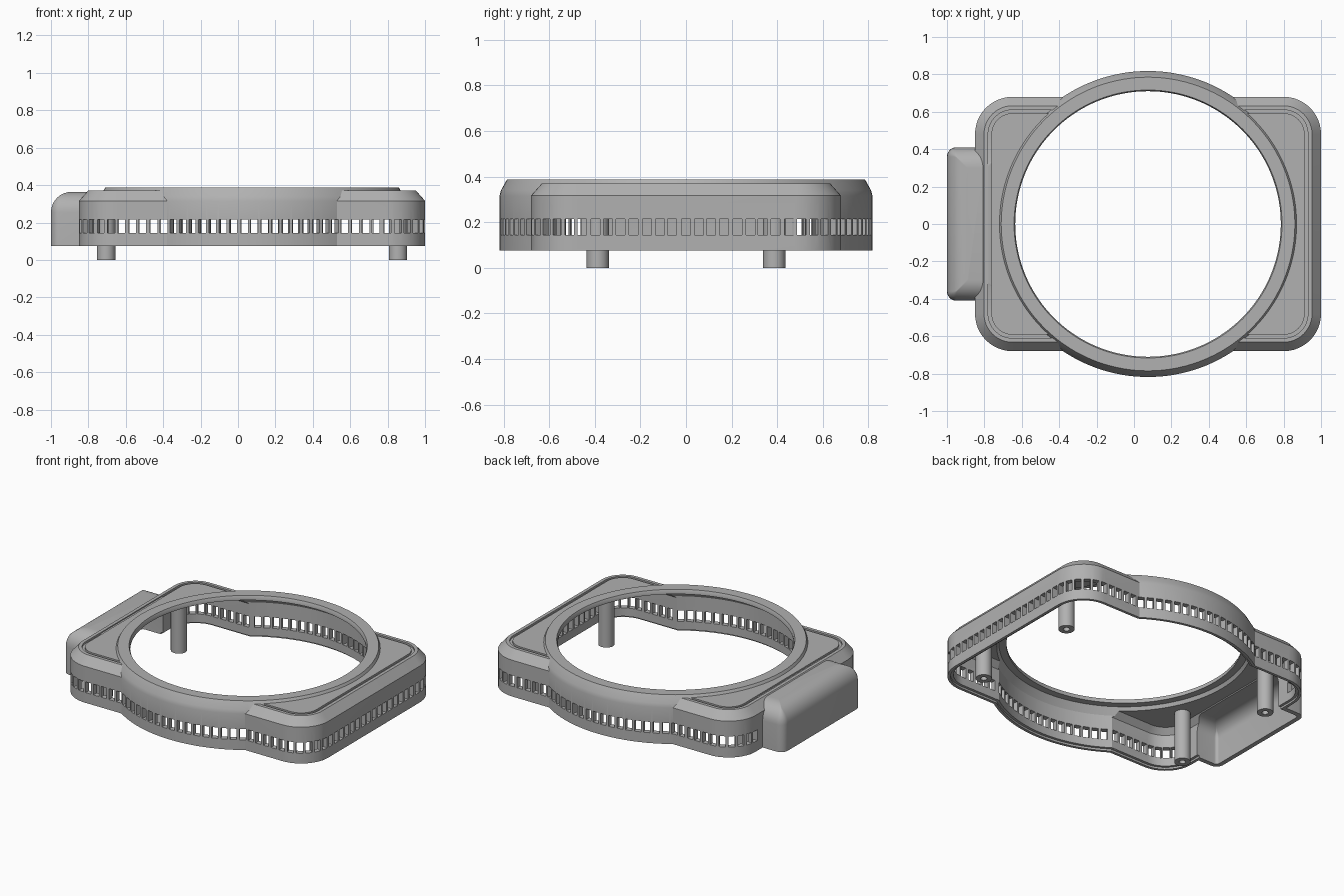
import bpy, bmesh, math
from mathutils import Vector, Matrix

cube = bpy.data.objects.get("Cube")
if cube:
    bpy.data.objects.remove(cube, do_unlink=True)

grey = bpy.data.materials.new("mid_grey")
grey.use_nodes = True
grey.diffuse_color = (0.44, 0.44, 0.44, 1)
grey.node_tree.nodes["Principled BSDF"].inputs["Base Color"].default_value = (0.44, 0.44, 0.44, 1)

CX = 0.075                      # centre of the housing
HX, HY, RC = 0.925, 0.68, 0.2   # half sizes and corner radius of the rounded plate
RR = 0.818                      # radius of the round drum
BASE, TOP = 0.075, 0.37
WALL = 0.035


def add_object(name, bm):
    bmesh.ops.recalc_face_normals(bm, faces=bm.faces)
    mesh = bpy.data.meshes.new(name)
    bm.to_mesh(mesh)
    bm.free()
    mesh.materials.append(grey)
    obj = bpy.data.objects.new(name, mesh)
    bpy.context.collection.objects.link(obj)
    return obj


def rounded(cx, hx, hy, r, inset, z, n=12):
    """Ring of a rounded rectangle, offset inwards."""
    hx, hy, r = hx - inset, hy - inset, max(r - inset, 0.004)
    ring = []
    for q, (sx, sy) in enumerate([(1, 1), (-1, 1), (-1, -1), (1, -1)]):
        for i in range(n + 1):
            a = (q + i / n) * math.pi / 2
            ring.append((cx + sx * (hx - r) + r * math.cos(a),
                         sy * (hy - r) + r * math.sin(a), z))
    return ring


def circle(cx, cy, r, z, n=144):
    return [(cx + r * math.cos(2 * math.pi * i / n),
             cy + r * math.sin(2 * math.pi * i / n), z) for i in range(n)]


def loft(name, rings, closed=False):
    """Skin a stack of rings; cap the ends or close the stack on itself."""
    bm = bmesh.new()
    rows = [[bm.verts.new(p) for p in ring] for ring in rings]
    pairs = list(zip(rows, rows[1:])) + ([(rows[-1], rows[0])] if closed else [])
    for a, b in pairs:
        for i in range(len(a)):
            j = (i + 1) % len(a)
            bm.faces.new((a[i], a[j], b[j], b[i]))
    if not closed:
        bm.faces.new(rows[0])
        bm.faces.new(rows[-1])
    return add_object(name, bm)


def combine(target, tool, operation, use_self=False):
    mod = target.modifiers.new("cut", "BOOLEAN")
    mod.object, mod.operation, mod.solver = tool, operation, "EXACT"
    mod.use_self = use_self
    bpy.context.view_layer.objects.active = target
    bpy.ops.object.modifier_apply(modifier=mod.name)
    bpy.data.objects.remove(tool, do_unlink=True)


def plate(inset, z):
    return rounded(CX, HX, HY, RC, inset, z)


def drum(r, z):
    return circle(CX, 0, r, z)


def pod(name, inset, low, high, radius):
    """Side box with a rounded upper edge."""
    rings = [rounded(-0.84, 0.16, 0.41, 0.05, inset, low, 6)]
    for i in range(9):
        a = i / 8 * math.pi / 2
        rings.append(rounded(-0.84, 0.16, 0.41, 0.05, inset + radius * (1 - math.cos(a)),
                             high - radius * (1 - math.sin(a)), 6))
    return loft(name, rings)


# Rounded plate with chamfered top and a fine groove
housing = loft("housing", [plate(0, BASE), plate(0, 0.316), plate(0.048, TOP)])
groove = loft("groove_cutter", [plate(0.07, 0.358), plate(0.07, 0.4),
                                plate(0.088, 0.4), plate(0.088, 0.358)], closed=True)
combine(housing, groove, "DIFFERENCE")

# Round drum and side pod joined on
combine(housing, loft("drum", [drum(RR, BASE), drum(RR, 0.315), drum(RR - 0.007, 0.34),
                               drum(0.785, 0.387)]), "UNION")
combine(housing, pod("pod", 0, BASE, 0.364, 0.11), "UNION")

# Hollow interior, open underneath
combine(housing, loft("plate_hollow", [plate(WALL, 0), plate(WALL, 0.3),
                                       plate(0.07, 0.336)]), "DIFFERENCE")
combine(housing, loft("drum_hollow", [drum(RR - WALL, -0.01), drum(RR - WALL, 0.31),
                                      drum(0.755, 0.358)]), "DIFFERENCE")
combine(housing, pod("pod_hollow", 0.03, -0.02, 0.331, 0.08), "DIFFERENCE")
combine(housing, loft("opening", [drum(0.71, -0.03), drum(0.71, 0.372),
                                  drum(0.722, 0.4)]), "DIFFERENCE")

# Shallow rebate along the lower inner edge
combine(housing, loft("plate_rebate", [plate(0.018, -0.04), plate(0.018, 0.088)]), "DIFFERENCE")
combine(housing, loft("drum_rebate", [drum(RR - 0.018, -0.05), drum(RR - 0.018, 0.0885)]),
        "DIFFERENCE")


def outline_point(a):
    """Outer wall point in a direction from the centre."""
    lo, hi = 0.5, 1.3
    for _ in range(30):
        m = (lo + hi) / 2
        x, y = abs(m * math.cos(a)) - HX + RC, abs(m * math.sin(a)) - HY + RC
        inside = math.hypot(max(x, 0), max(y, 0)) < RC or m < RR
        lo, hi = (m, hi) if inside else (lo, m)
    return Vector((CX + lo * math.cos(a), lo * math.sin(a), 0))


# Row of vent slots, evenly spaced around the wall
path = [outline_point(2 * math.pi * i / 1440) for i in range(1441)]
length = sum((b - a).length for a, b in zip(path, path[1:]))
count = round(length / 0.057)
step, walked, placed = length / count, 0, 0
bm = bmesh.new()
for a, b in zip(path, path[1:]):
    walked += (b - a).length
    if walked > placed * step and placed < count:
        placed += 1
        if a.x < -0.75 and abs(a.y) < 0.445:
            continue
        d = (b - a).normalized()
        normal = Vector((d.y, -d.x, 0))
        spot = a - normal * 0.0125 + Vector((0, 0, 0.179))
        turn = Matrix.Rotation(math.atan2(d.y, d.x), 4, "Z")
        size = Matrix.Diagonal((0.04, 0.065, 0.072, 1))
        bmesh.ops.create_cube(bm, size=1, matrix=Matrix.Translation(spot) @ turn @ size)
combine(housing, add_object("slot_cutters", bm), "DIFFERENCE", True)

# Four hollow-ended mounting posts
posts = []
for sx, side in ((1, "left"), (-1, "right")):
    for sy, end in ((1, "back"), (-1, "front")):
        x, y = CX + sx * 0.78, sy * 0.387
        posts.append(loft(f"post_{end}_{side}", [
            circle(x, y, r, z, 32) for r, z in
            ((0.02, 0.15), (0.02, 0), (0.049, 0), (0.049, 0.345))]))

# Smooth curved walls, sharp edges kept
bpy.ops.object.select_all(action="DESELECT")
for obj in [housing] + posts:
    obj.select_set(True)
bpy.context.view_layer.objects.active = housing
bpy.ops.object.shade_smooth_by_angle(angle=math.radians(25))
